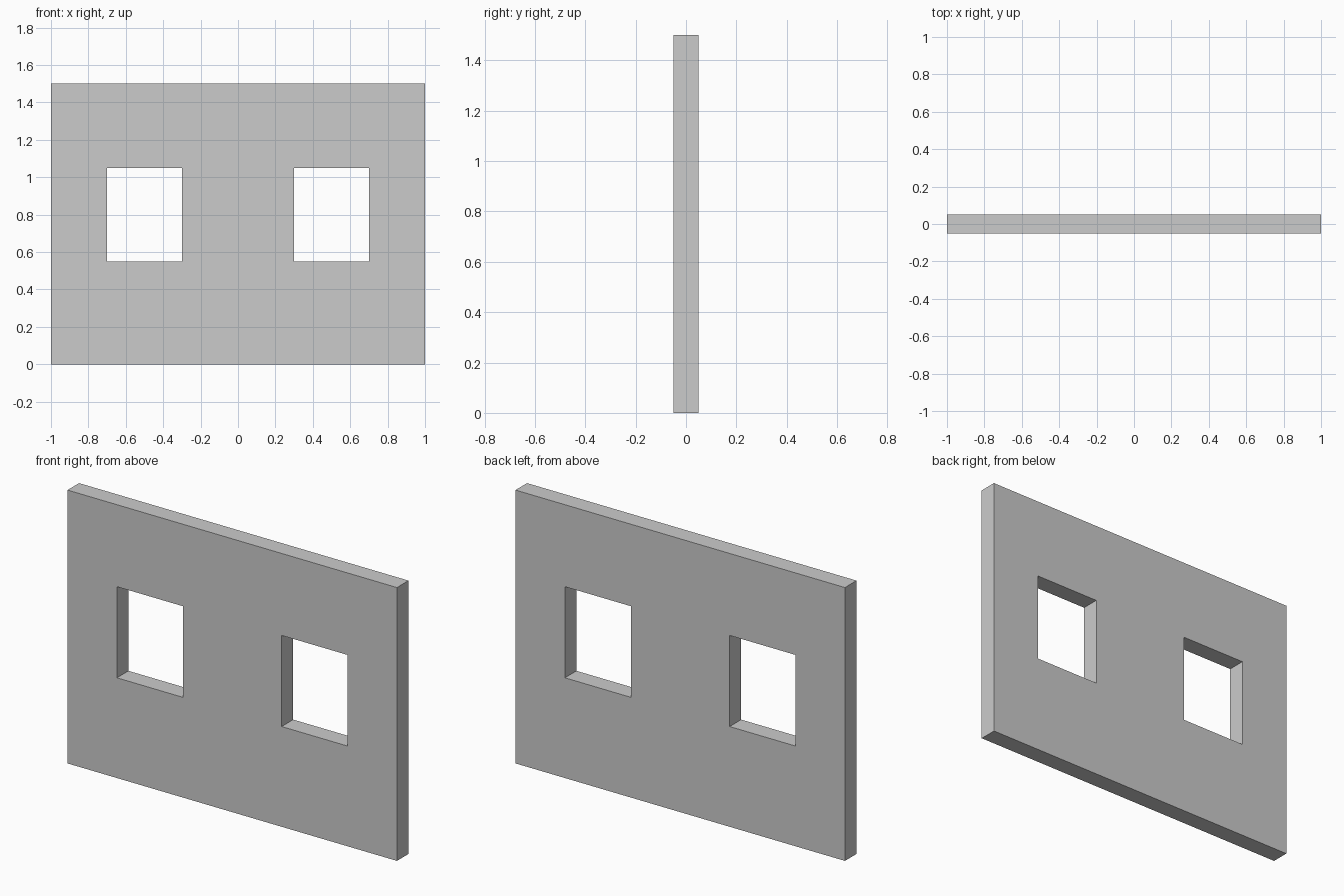
import bpy
import bmesh

if "Cube" in bpy.data.objects:
    bpy.data.objects.remove(bpy.data.objects["Cube"])

THICKNESS = 0.1
XS = (-1.0, -0.7, -0.3, 0.3, 0.7, 1.0)   # wall ends and window jambs
ZS = (0.0, 0.55, 1.05, 1.5)              # base, sill, lintel, top
WINDOWS = {(1, 1), (3, 1)}               # open cells (column, row)

# Wall sheet with two window openings
bm = bmesh.new()
grid = [[bm.verts.new((x, 0, z)) for z in ZS] for x in XS]
for i in range(len(XS) - 1):
    for j in range(len(ZS) - 1):
        if (i, j) not in WINDOWS:
            bm.faces.new((grid[i][j], grid[i + 1][j],
                          grid[i + 1][j + 1], grid[i][j + 1]))
mesh = bpy.data.meshes.new("window_wall")
bm.to_mesh(mesh)
bm.free()
wall = bpy.data.objects.new("window_wall", mesh)
bpy.context.collection.objects.link(wall)

# Wall thickness, centred on y = 0
solid = wall.modifiers.new("thickness", 'SOLIDIFY')
solid.thickness = THICKNESS
solid.offset = 0
